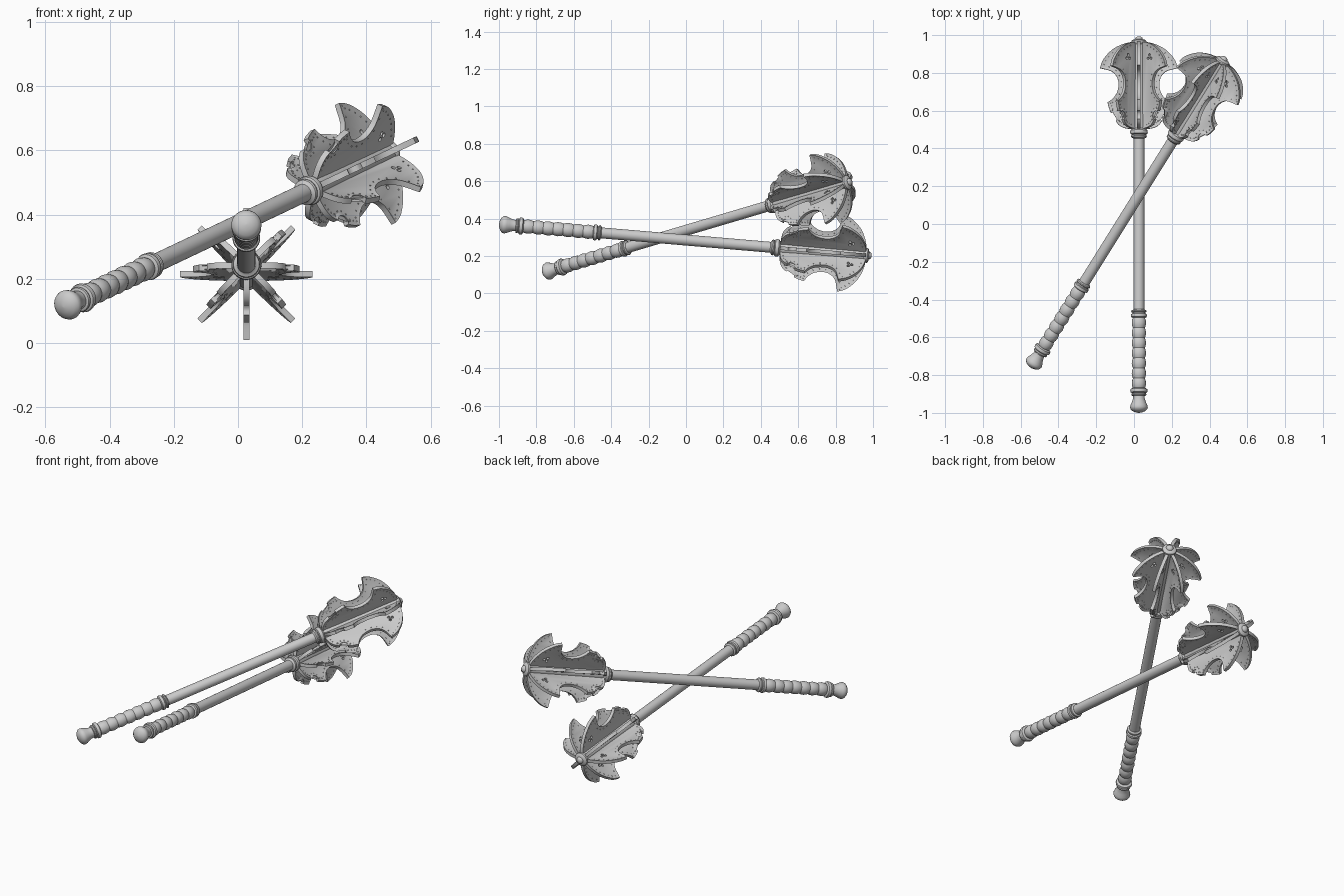
import bpy, bmesh, math
from mathutils import Vector, Matrix

if "Cube" in bpy.data.objects:
    bpy.data.objects.remove(bpy.data.objects["Cube"])


def lathe_mesh(name, profile, sides=32):
    """Revolve (radius, height) points around Z."""
    bm = bmesh.new()
    rings = []
    for r, z in profile:
        rings.append([bm.verts.new((r * math.cos(2 * math.pi * i / sides),
                                    r * math.sin(2 * math.pi * i / sides), z)) for i in range(sides)])
    for a, b in zip(rings, rings[1:]):
        for i in range(sides):
            j = (i + 1) % sides
            bm.faces.new((a[i], a[j], b[j], b[i]))
    bm.faces.new(rings[0][::-1])
    bm.faces.new(rings[-1])
    return finish(bm, name)


def finish(bm, name):
    bmesh.ops.recalc_face_normals(bm, faces=bm.faces)
    me = bpy.data.meshes.new(name)
    bm.to_mesh(me)
    bm.free()
    return me


def smooth_path(pts, n=3):
    """Catmull-Rom samples through the points, last point left out."""
    p = [Vector(q) for q in pts]
    p = [2 * p[0] - p[1]] + p + [2 * p[-1] - p[-2]]
    out = []
    for a, b, c, d in zip(p, p[1:], p[2:], p[3:]):
        for k in range(n):
            t = k / n
            out.append(0.5 * (2 * b + (c - a) * t + (2 * a - 5 * b + 4 * c - d) * t * t
                              + (3 * b - a - 3 * c + d) * t ** 3))
    return out


def ring(z, r, h):
    """Rounded ring bead of a lathe profile."""
    return [(r - 0.008, z - h), (r - 0.002, z - h * 0.7), (r, z), (r - 0.002, z + h * 0.7), (r - 0.008, z + h)]


# Flange outline: (radius, distance from pommel), in four smooth runs
TOE = [(.02, 1.508), (.055, 1.51), (.085, 1.517), (.108, 1.532), (.122, 1.552)]
NOTCH = [(.122, 1.552), (.113, 1.565), (.115, 1.585), (.130, 1.597), (.148, 1.595)]
SPUR = [(.148, 1.595), (.157, 1.615), (.166, 1.65)]
BITE = [(.166, 1.65), (.140, 1.668), (.117, 1.70), (.108, 1.745), (.117, 1.785), (.145, 1.815), (.206, 1.832)]
BROW = [(.206, 1.832), (.194, 1.868), (.170, 1.902), (.138, 1.932), (.10, 1.953), (.06, 1.966), (.02, 1.97)]


def flange_mesh():
    outline = []
    for run in (TOE, NOTCH, SPUR, BITE, BROW):
        outline += smooth_path(run)
    outline.append(Vector(BROW[-1]))
    # plate with raised rim
    t = 0.0095
    bm = bmesh.new()
    front = [bm.verts.new((p.x, -t, p.y)) for p in outline]
    back = [bm.verts.new((p.x, t, p.y)) for p in outline]
    caps = [bm.faces.new(front), bm.faces.new(back[::-1])]
    for i in range(len(outline)):
        j = (i + 1) % len(outline)
        bm.faces.new((front[j], front[i], back[i], back[j]))
    bmesh.ops.recalc_face_normals(bm, faces=bm.faces)
    bmesh.ops.inset_individual(bm, faces=caps, thickness=0.010, depth=-0.0035, use_even_offset=False)
    plate = bpy.data.objects.new("plate_helper", finish(bm, "plate_helper"))
    # trefoil piercing
    bm = bmesh.new()
    for k in range(3):
        a = math.pi / 2 + k * math.tau / 3
        m = Matrix.Translation((.085 + .012 * math.cos(a), 0, 1.885 + .012 * math.sin(a))) @ Matrix.Rotation(math.pi / 2, 4, 'X')
        bmesh.ops.create_cone(bm, cap_ends=True, segments=12, radius1=.0075, radius2=.0075, depth=.1, matrix=m)
    cutter = bpy.data.objects.new("trefoil_cutter", finish(bm, "trefoil_cutter"))
    cutter.hide_render = True
    for o in (plate, cutter):
        bpy.context.collection.objects.link(o)
    mod = plate.modifiers.new("pierce", 'BOOLEAN')
    mod.operation = 'DIFFERENCE'
    mod.solver = 'EXACT'
    mod.object = cutter
    dg = bpy.context.evaluated_depsgraph_get()
    me = bpy.data.meshes.new_from_object(plate.evaluated_get(dg))
    bpy.data.objects.remove(plate)
    bpy.data.objects.remove(cutter)
    # rivets following the rim on both faces
    bm = bmesh.new()
    bm.from_mesh(me)
    n = len(outline)
    for i in range(4, n - 4, 2):
        d = (outline[i + 1] - outline[i - 1]).normalized()
        p = outline[i] + Vector((-d.y, d.x)) * 0.016
        if p.x < 0.045:
            continue
        for s in (-1, 1):
            bmesh.ops.create_icosphere(bm, subdivisions=1, radius=.0028,
                                       matrix=Matrix.Translation((p.x, s * .006, p.y)))
    bm.to_mesh(me)
    bm.free()
    me.name = "flange"
    return me


# Lathe profiles along the mace axis
pommel = [(.002, 0), (.018, .003), (.034, .010), (.044, .020), (.047, .030), (.044, .042), (.037, .058),
          (.031, .075), (.030, .09)] + ring(.098, .040, .008) + ring(.118, .046, .012) + [(.032, .132)]
grip = [(.030, .128)]
N = 7
for i in range(N):
    z0, step = .130 + i * .375 / N, .375 / N
    grip += [(.0315, z0), (.0355, z0 + step * .2), (.038, z0 + step * .5), (.0355, z0 + step * .8)]
grip += [(.0315, .505)] + ring(.517, .043, .011) + ring(.540, .041, .007) + [(.03, .55)]
shaft = [(.029, .54), (.029, 1.47)]
collar = [(.028, 1.455)] + ring(1.470, .042, .009) + ring(1.492, .047, .013) + [(.036, 1.51)]
core = [(.035, 1.50), (.037, 1.52), (.035, 1.60), (.033, 1.94), (.033, 1.962)]
finial = [(.030, 1.955), (.036, 1.962), (.040, 1.970), (.039, 1.977), (.032, 1.983), (.020, 1.986),
          (.018, 1.993), (.012, 1.998), (.003, 2.0)]
MESHES = {n: lathe_mesh(n, p) for n, p in (("pommel", pommel), ("grip", grip), ("shaft", shaft),
                                           ("head_collar", collar), ("head_core", core), ("finial", finial))}
FLANGE = flange_mesh()


def place(name, me, matrix):
    o = bpy.data.objects.new(name, me)
    o.matrix_world = matrix
    bpy.context.collection.objects.link(o)
    return o


def mace(label, start, end, flange_dir):
    start, end = Vector(start), Vector(end)
    z = (end - start).normalized()
    x = Vector(flange_dir)
    x = (x - z * x.dot(z)).normalized()
    y = z.cross(x)
    m = Matrix.Translation(start) @ Matrix((x, y, z)).transposed().to_4x4()
    for name, me in MESHES.items():
        place(f"{label}_{name}", me, m)
    for i in range(8):
        place(f"{label}_flange_{i + 1}", FLANGE, m @ Matrix.Rotation(i * math.pi / 4, 4, 'Z'))


# The two crossed maces
mace("lower_mace", (.026, -1.0, .370), (.026, 1.0, .200), (0, 0, -1))
mace("upper_mace", (-.545, -.76, .112), (.48, .88, .598), (0, -1, 0))

bpy.ops.object.select_all(action='DESELECT')
seen = set()
for o in bpy.context.collection.objects:
    if o.data.name not in seen:
        seen.add(o.data.name)
        for p in o.data.polygons:
            p.use_smooth = True
        o.data.set_sharp_from_angle(angle=math.radians(35))
